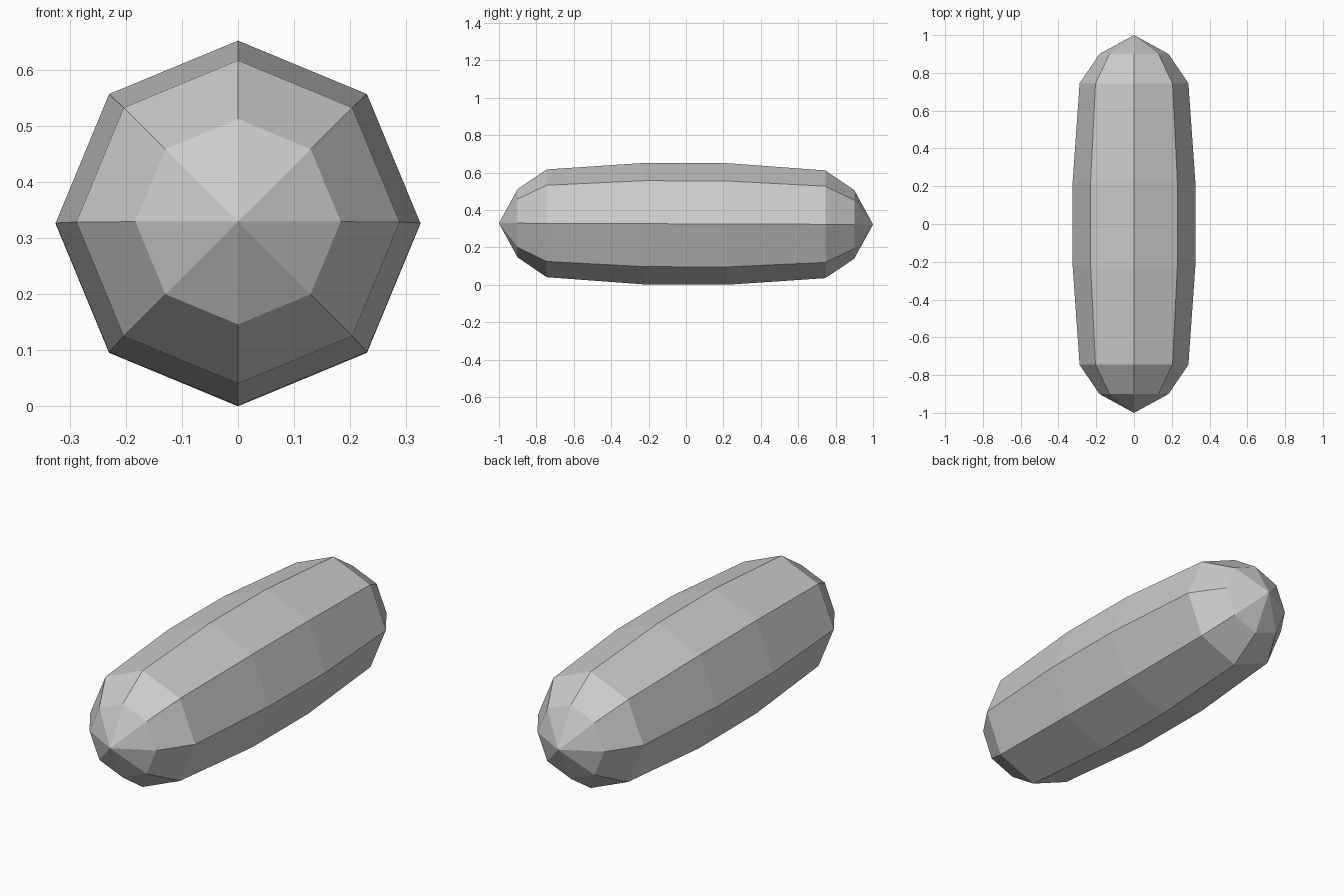
import bpy
import bmesh
from math import cos, sin, tau

SIDES = 8
CENTRE_Z = 0.326
SLOPE = -0.0035  # the axis dips slightly towards the back

# Half profile: distance along the axis and radius
half = [(0.90, 0.183), (0.745, 0.288), (0.22, 0.325)]
rings = [(-y, r) for y, r in half] + [(y, r) for y, r in reversed(half)]

cube = bpy.data.objects.get("Cube")
if cube:
    bpy.data.objects.remove(cube, do_unlink=True)


def axis_point(y, r=0.0, angle=0.0):
    return (r * cos(angle), y, CENTRE_Z + SLOPE * y + r * sin(angle))


# Eight-sided body with pointed ends
bm = bmesh.new()
loops = [[bm.verts.new(axis_point(y, r, tau * i / SIDES)) for i in range(SIDES)]
         for y, r in rings]
front_tip = bm.verts.new(axis_point(-1))
back_tip = bm.verts.new(axis_point(1))
for i in range(SIDES):
    j = (i + 1) % SIDES
    for a, b in zip(loops, loops[1:]):
        bm.faces.new((a[i], a[j], b[j], b[i]))
    bm.faces.new((front_tip, loops[0][j], loops[0][i]))
    bm.faces.new((back_tip, loops[-1][i], loops[-1][j]))
bmesh.ops.recalc_face_normals(bm, faces=bm.faces)

mesh = bpy.data.meshes.new("capsule_body")
bm.to_mesh(mesh)
bm.free()
body = bpy.data.objects.new("capsule_body", mesh)
bpy.context.collection.objects.link(body)

# Plain grey
grey = bpy.data.materials.new("light_grey")
grey.use_nodes = True
colour = (0.6, 0.6, 0.6, 1)
grey.diffuse_color = colour
grey.node_tree.nodes["Principled BSDF"].inputs["Base Color"].default_value = colour
mesh.materials.append(grey)
